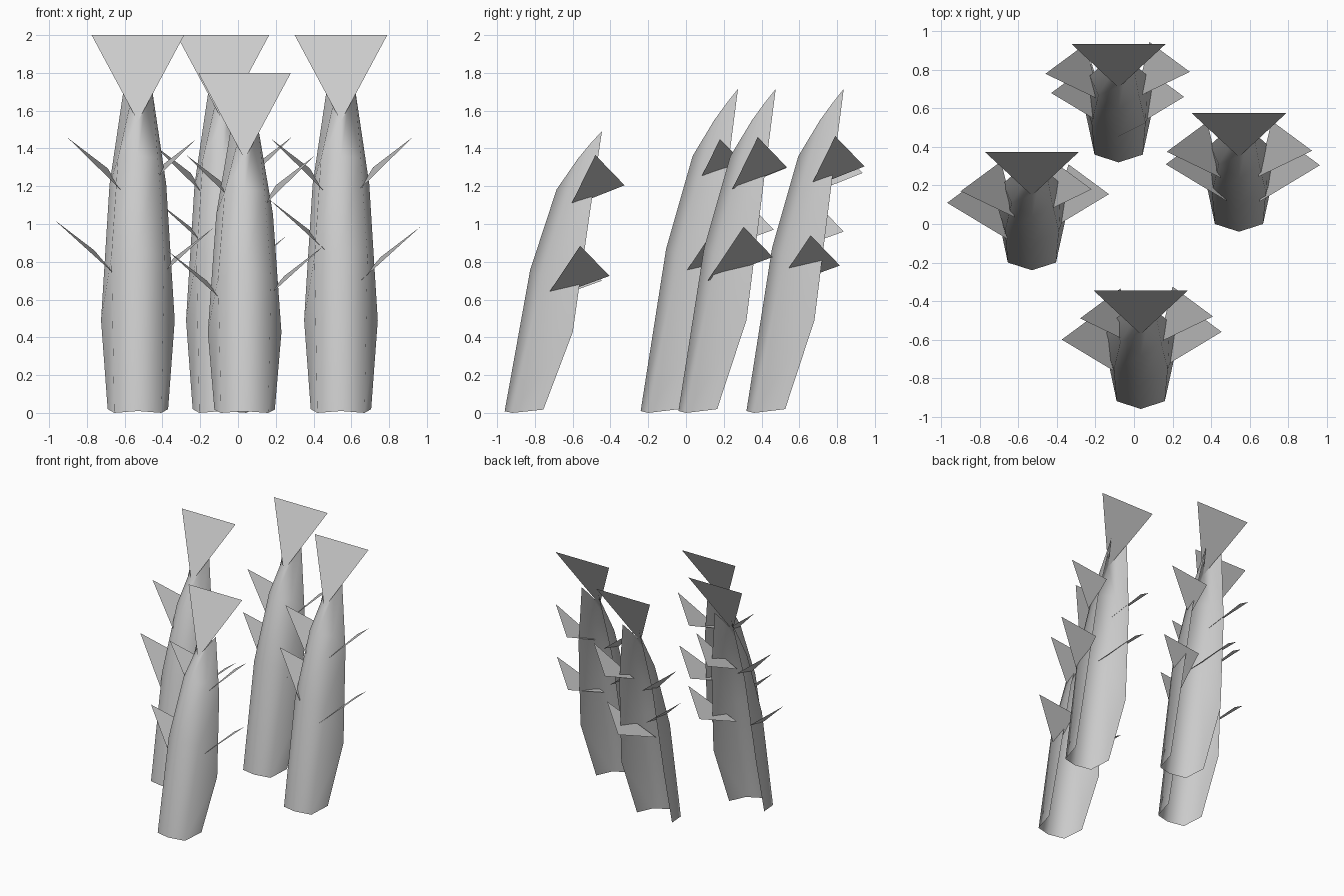
import bpy

if "Cube" in bpy.data.objects:
    bpy.data.objects.remove(bpy.data.objects["Cube"])

grey = bpy.data.materials.new("pale_grey")
grey.diffuse_color = (0.6, 0.6, 0.6, 1)
grey.use_nodes = True
grey.node_tree.nodes["Principled BSDF"].inputs["Base Color"].default_value = grey.diffuse_color


def make(name, verts, faces, smooth=False):
    me = bpy.data.meshes.new(name)
    me.from_pydata(verts, [], faces)
    me.materials.append(grey)
    for p in me.polygons:
        p.use_smooth = smooth
    me.update()
    ob = bpy.data.objects.new(name, me)
    bpy.context.collection.objects.link(ob)
    return ob


# half of each shell row: centre, flank, open rear edge
ROWS = [
    [(0, 0, .01), (.125, .04, 0), (.16, .205, .02)],
    [(0, .135, .87), (.14, .205, .83), (.195, .36, .49)],
    [(0, .275, 1.36), (.105, .35, 1.35), (.15, .45, 1.21)],
    [(0, .39, 1.55), (.04, .455, 1.64), (.075, .515, 1.715)],
]


def shell(name, cx, cy, zs):
    verts = []
    for c, d, e in ROWS:
        left = [(-p[0], p[1], p[2]) for p in (e, d)]
        verts += [(cx + x, cy + y, z * zs) for x, y, z in left + [c, d, e]]
    faces = [(r * 5 + i, r * 5 + i + 1, r * 5 + i + 6, r * 5 + i + 5)
             for r in range(3) for i in range(4)]
    make(name, verts, faces, True)


def tip_leaf(name, cx, cy, top):
    make(name, [(cx, cy + .388, top - .457), (cx + .245, cy + .615, top),
                (cx - .245, cy + .615, top)], [(0, 1, 2)])


def side_leaf(name, cx, cy, tip):
    # triangle: root on the shell, outer tip, rear corner
    x, y, z = tip
    s = 1 if x > 0 else -1
    dx, dy, dz = (.28, .135, .275) if z > 1.2 else (.315, .19, .285)
    pts = [(x - s * dx, y - dy, z - dz), (x, y, z),
           (x - s * .21, y + .155, z - .16)]
    make(name, [(cx + a, cy + b, c) for a, b, c in pts],
         [(0, 1, 2) if s > 0 else (0, 2, 1)])


# centre x, front y, height scale, top of tip leaf, outer tips of side leaves
STALKS = {
    "front": (.035, -.96, .87, 1.8, [(-.315, .47, 1.37), (-.41, .36, .86),
                                     (.375, .48, 1.365), (.42, .40, .885)]),
    "left": (-.53, -.24, 1, 2.0, [(-.37, .41, 1.455), (-.44, .35, 1.02),
                                  (.31, .42, 1.45), (.40, .395, .98)]),
    "right": (.545, -.04, 1, 2.0, [(-.375, .415, 1.455), (-.38, .35, 1.13),
                                   (.38, .42, 1.46), (.42, .345, .985)]),
    "back": (-.08, .32, 1, 2.0, [(-.38, .46, 1.43), (-.35, .36, 1.12),
                                 (.37, .47, 1.465), (.34, .34, .94)]),
}

for key, (cx, cy, zs, top, tips) in STALKS.items():
    shell(key + "_stalk", cx, cy, zs)
    tip_leaf(key + "_tip_leaf", cx, cy, top)
    for i, t in enumerate(tips):
        side_leaf(f"{key}_side_leaf_{i + 1}", cx, cy, t)
